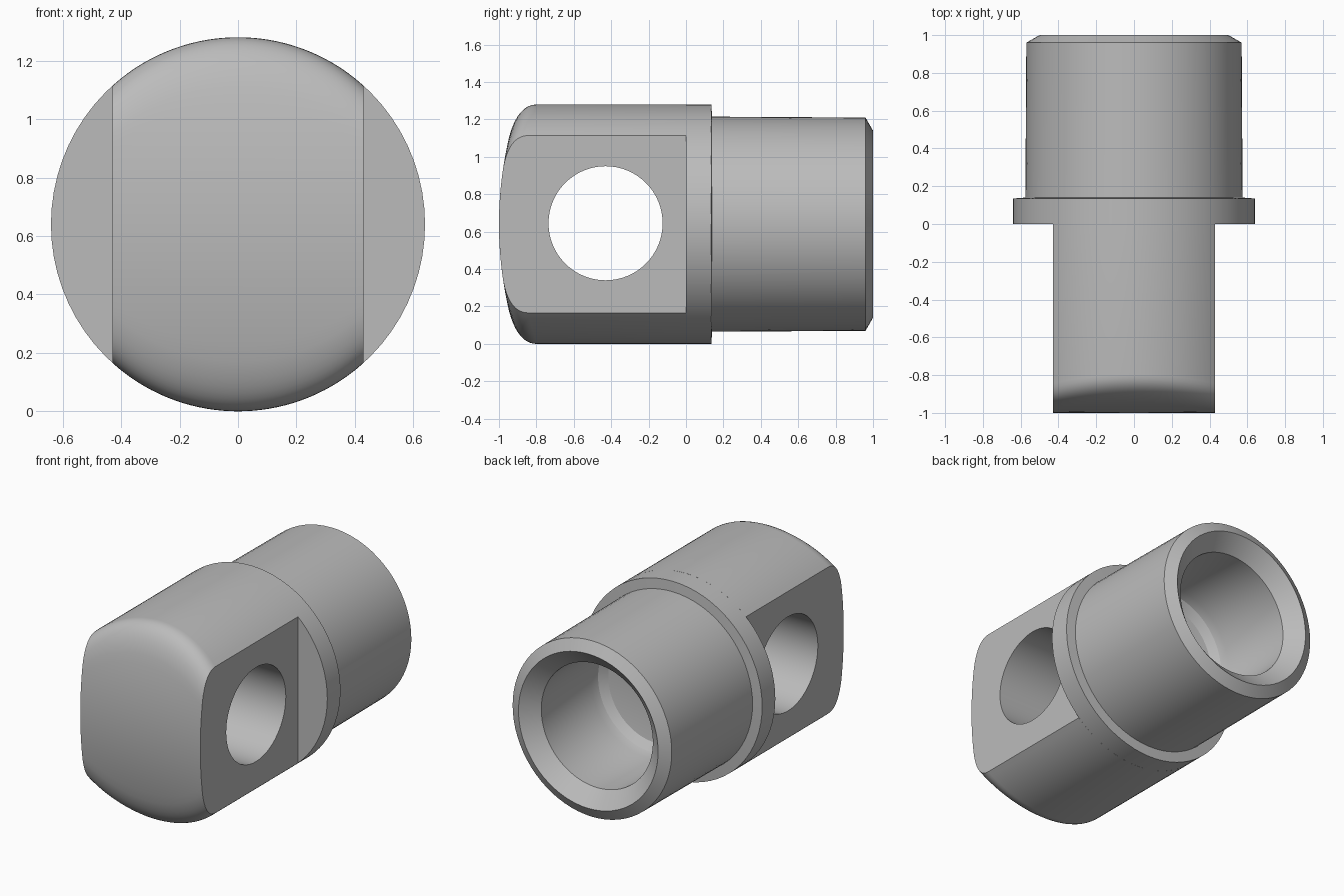
import bpy, bmesh, math
from mathutils import Matrix, Vector

cube = bpy.data.objects.get("Cube")
if cube:
    bpy.data.objects.remove(cube, do_unlink=True)

AXIS_Z = 0.64      # height of the main axis
RADIUS = 0.64      # radius of collar and lug
HALF_WIDTH = 0.43  # half thickness of the lug

steel = bpy.data.materials.new("grey steel")
steel.use_nodes = True
grey = (0.5, 0.5, 0.5, 1)
steel.diffuse_color = grey
steel.node_tree.nodes["Principled BSDF"].inputs["Base Color"].default_value = grey


def make_object(name, bm):
    bmesh.ops.recalc_face_normals(bm, faces=bm.faces)
    mesh = bpy.data.meshes.new(name)
    bm.to_mesh(mesh)
    bm.free()
    mesh.materials.append(steel)
    obj = bpy.data.objects.new(name, mesh)
    bpy.context.collection.objects.link(obj)
    return obj


def smooth(obj, degrees=28):
    bpy.ops.object.select_all(action='DESELECT')
    obj.select_set(True)
    bpy.context.view_layer.objects.active = obj
    bpy.ops.object.shade_smooth_by_angle(angle=math.radians(degrees))


# Socket: collar, shaft, chamfered rim and blind bore, turned about y
def build_socket():
    profile = [(0, 0), (RADIUS, 0), (RADIUS, 0.135), (0.575, 0.14),
               (0.57, 0.96), (0.5, 1), (0.4, 0.91), (0.4, 0.4),
               (0.385, 0.35), (0.34, 0.31), (0.2, 0.285), (0, 0.28)]
    bm = bmesh.new()
    verts = [bm.verts.new((r, y, AXIS_Z)) for r, y in profile]
    edges = [bm.edges.new(pair) for pair in zip(verts, verts[1:])]
    bmesh.ops.spin(bm, geom=verts + edges, cent=(0, 0, AXIS_Z),
                   axis=(0, 1, 0), angle=math.tau, steps=72)
    bmesh.ops.remove_doubles(bm, verts=bm.verts, dist=0.0005)
    return make_object("socket_and_collar", bm)


# Outline of the lug in the y-z plane at distance x from its middle
def lug_section(x):
    top = math.sqrt(RADIUS ** 2 - x ** 2)

    def nose(h):
        return -1 + h * h / 4

    start = Vector((nose(top - 0.17), top - 0.17))
    corner = Vector((nose(top), top))
    end = Vector((nose(top) + 0.1, top))
    upper = [Vector((nose(h), h)) for h in
             [(top - 0.17) * i / 8 for i in range(8)]]
    for i in range(11):
        t = i / 10
        upper.append(start * (1 - t) ** 2 + corner * 2 * t * (1 - t) + end * t * t)
    upper.append(Vector((0, top)))
    lower = [Vector((p.x, -p.y)) for p in reversed(upper[1:])]
    return [(x, p.x, AXIS_Z + p.y) for p in lower + upper]


# Lug: lofted across its thickness
def build_lug(steps=32):
    bm = bmesh.new()
    rings = []
    for i in range(steps + 1):
        x = HALF_WIDTH * (2 * i / steps - 1)
        rings.append([bm.verts.new(p) for p in lug_section(x)])
    count = len(rings[0])
    for a, b in zip(rings, rings[1:]):
        for j in range(count):
            k = (j + 1) % count
            bm.faces.new((a[j], a[k], b[k], b[j]))
    bm.faces.new(rings[0])
    bm.faces.new(rings[-1])
    return make_object("pin_lug", bm)


# Cross hole through the lug
def cut_pin_hole(lug):
    bm = bmesh.new()
    place = Matrix.Translation((0, -0.43, 0.645)) @ Matrix.Rotation(math.pi / 2, 4, 'Y')
    bmesh.ops.create_cone(bm, cap_ends=True, segments=64, radius1=0.305,
                          radius2=0.305, depth=1.5, matrix=place)
    cutter = make_object("pin_hole_cutter", bm)
    mod = lug.modifiers.new("pin hole", 'BOOLEAN')
    mod.operation = 'DIFFERENCE'
    mod.solver = 'EXACT'
    mod.object = cutter
    bpy.context.view_layer.objects.active = lug
    bpy.ops.object.modifier_apply(modifier=mod.name)
    bpy.data.objects.remove(cutter, do_unlink=True)


socket = build_socket()
lug = build_lug()
cut_pin_hole(lug)
smooth(socket)
smooth(lug)
